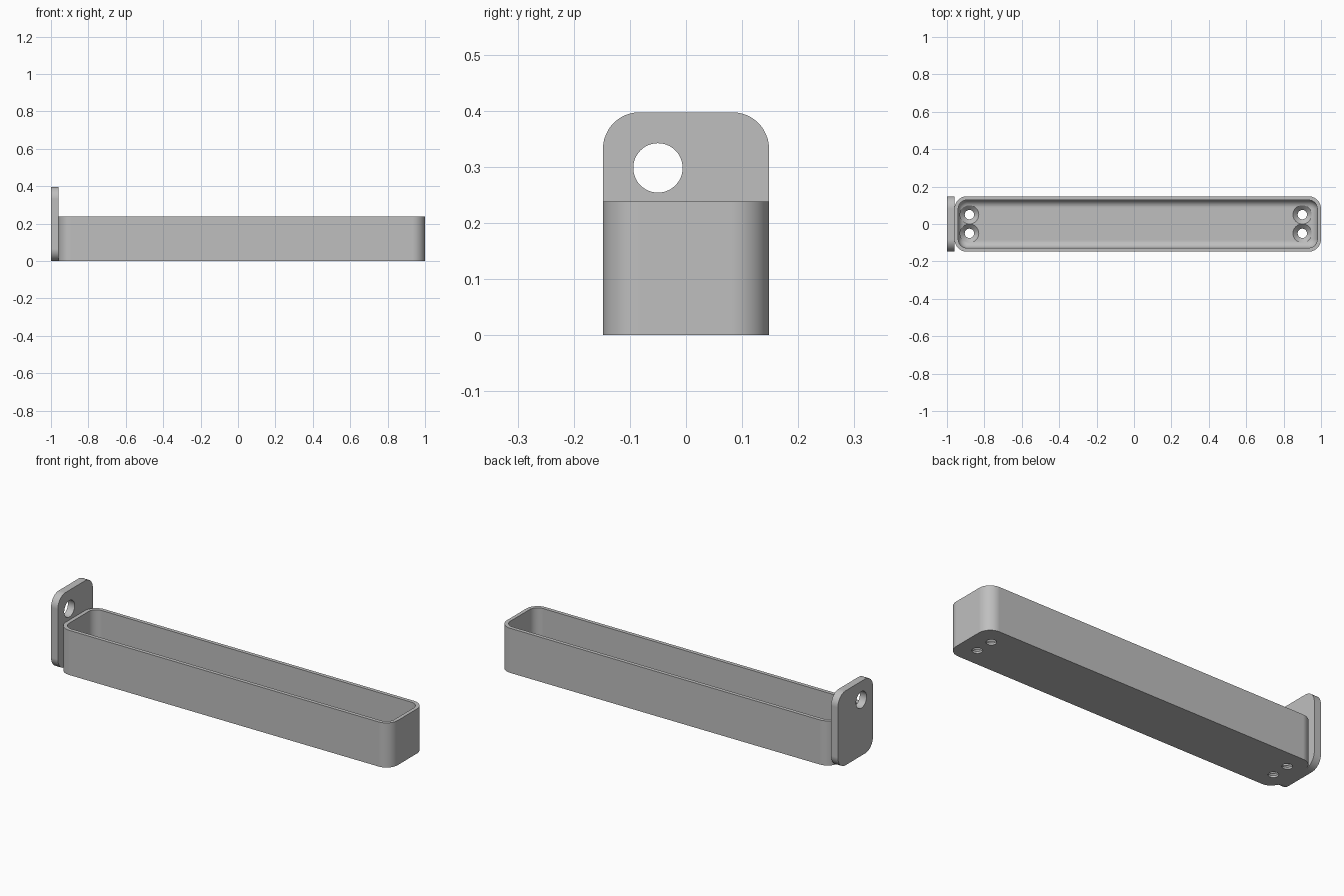
import bpy, bmesh, math
from mathutils import Vector, Matrix

cube = bpy.data.objects.get("Cube")
if cube:
    bpy.data.objects.remove(cube)

grey = bpy.data.materials.new("plain grey")
grey.use_nodes = True
colour = (0.52, 0.52, 0.52, 1)
grey.diffuse_color = colour
grey.node_tree.nodes["Principled BSDF"].inputs["Base Color"].default_value = colour


def rounded_rect(cx, cy, half_w, half_h, r, steps=12):
    """Counter-clockwise outline of a rectangle with round corners."""
    pts = []
    for q, (sx, sy) in enumerate([(1, 1), (-1, 1), (-1, -1), (1, -1)]):
        for i in range(steps + 1):
            a = math.pi / 2 * (q + i / steps)
            pts.append((cx + sx * (half_w - r) + r * math.cos(a),
                        cy + sy * (half_h - r) + r * math.sin(a)))
    return pts


def loft(name, rings):
    """Join matching rings of points and cap both ends."""
    bm = bmesh.new()
    loops = [[bm.verts.new(p) for p in ring] for ring in rings]
    for a, b in zip(loops, loops[1:]):
        for i in range(len(a)):
            j = (i + 1) % len(a)
            bm.faces.new((a[i], a[j], b[j], b[i]))
    bm.faces.new(loops[0][::-1])
    bm.faces.new(loops[-1])
    bmesh.ops.recalc_face_normals(bm, faces=bm.faces)
    mesh = bpy.data.meshes.new(name)
    bm.to_mesh(mesh)
    bm.free()
    mesh.materials.append(grey)
    ob = bpy.data.objects.new(name, mesh)
    bpy.context.collection.objects.link(ob)
    return ob


def turned(name, profile, centre, axis="Z", sides=48):
    """Round cutter from (radius, height) pairs."""
    turn = Matrix.Rotation(math.pi / 2, 3, "Y") if axis == "X" else Matrix.Identity(3)
    rings = [[Vector(centre) + turn @ Vector((r * math.cos(k * math.tau / sides),
                                              r * math.sin(k * math.tau / sides), h))
              for k in range(sides)] for r, h in profile]
    return loft(name, rings)


def cut(ob, cutter):
    cutter.hide_render = True
    mod = ob.modifiers.new("hole", "BOOLEAN")
    mod.operation, mod.solver, mod.object = "DIFFERENCE", "EXACT", cutter
    bpy.context.view_layer.objects.active = ob
    bpy.ops.object.modifier_apply(modifier=mod.name)
    bpy.data.objects.remove(cutter)


def finish(ob):
    bpy.ops.object.select_all(action="DESELECT")
    ob.select_set(True)
    bpy.context.view_layer.objects.active = ob
    bpy.ops.object.shade_smooth_by_angle(angle=math.radians(30))
    mod = ob.modifiers.new("flat face normals", "WEIGHTED_NORMAL")
    mod.keep_sharp = True


# Tray: outer wall, rim, inner wall, filleted floor
HEIGHT, WALL, FLOOR, FILLET, CORNER = 0.238, 0.02, 0.035, 0.04, 0.067
section = [(0, 0), (0, HEIGHT), (WALL, HEIGHT)]
for i in range(9):
    a = math.pi / 2 * i / 8
    section.append((WALL + FILLET * (1 - math.cos(a)), FLOOR + FILLET * (1 - math.sin(a))))
tray = loft("tray", [[(x, y, z) for x, y in
                      rounded_rect(0.02, 0, 0.98 - d, 0.148 - d, CORNER - d)]
                     for d, z in section])

# Countersunk screw holes
for x in (-0.88, 0.9):
    for y in (-0.05, 0.05):
        cut(tray, turned("screw_cutter", [(0.025, -0.02), (0.025, FLOOR - 0.025),
                                          (0.05, FLOOR), (0.05, FLOOR + 0.02)], (x, y, 0)))
finish(tray)

# Upright end plate with round hole
outline = rounded_rect(0, 0.1985, 0.148, 0.1985, 0.065)
plate = loft("end_plate", [[(x, y, z) for y, z in outline] for x in (-1, -0.96)])
cut(plate, turned("plate_cutter", [(0.044, -0.1), (0.044, 0.1)], (-0.98, -0.05, 0.298), "X"))
finish(plate)
